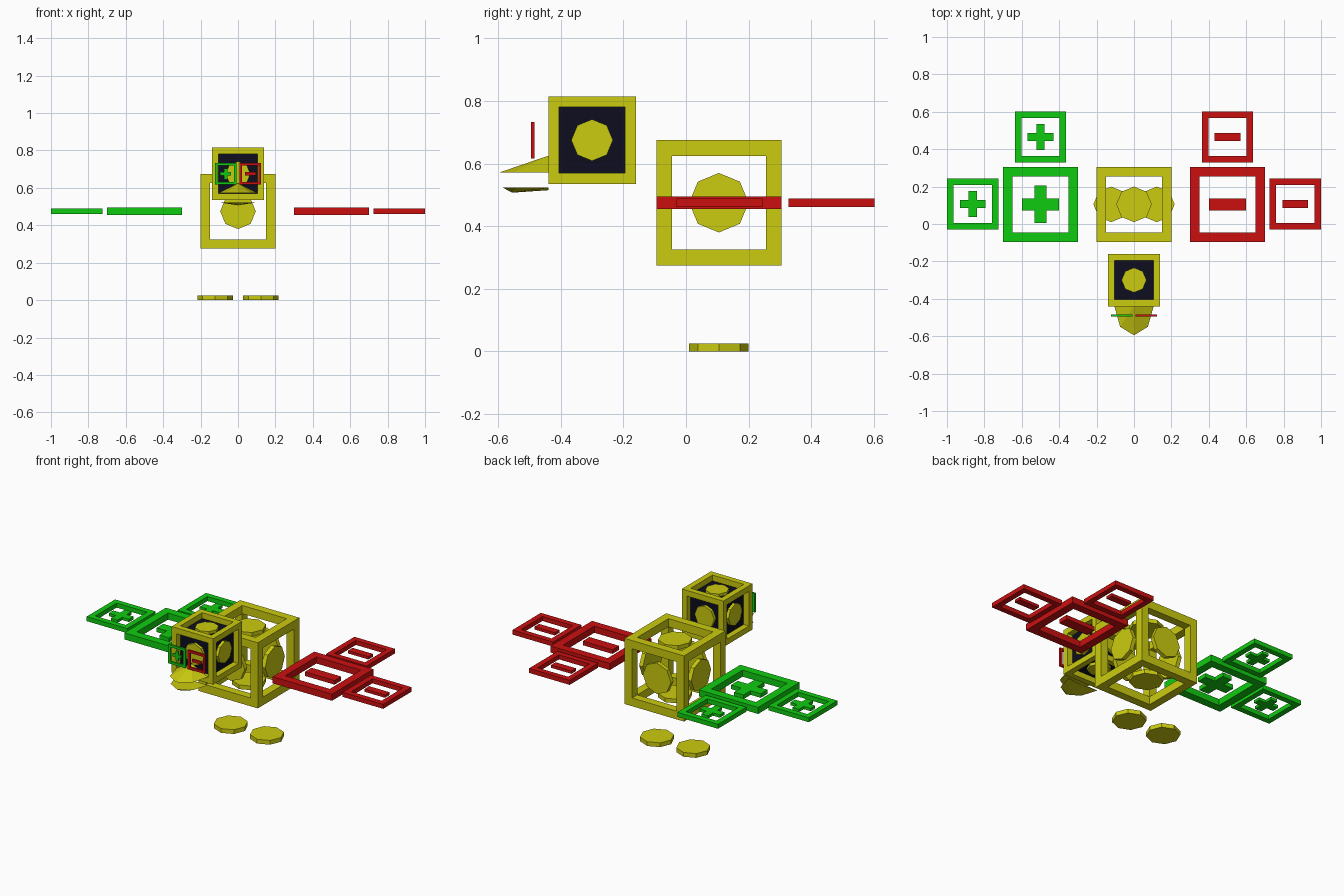
import bpy, bmesh, math
from mathutils import Matrix, Vector

if "Cube" in bpy.data.objects:
    bpy.data.objects.remove(bpy.data.objects["Cube"])


def material(name, rgb):
    m = bpy.data.materials.new(name)
    m.diffuse_color = (*rgb, 1)
    m.use_nodes = True
    m.node_tree.nodes["Principled BSDF"].inputs["Base Color"].default_value = m.diffuse_color
    return m


YELLOW = material("yellow", (0.6, 0.6, 0.005))
GREEN = material("green", (0.005, 0.6, 0.005))
RED = material("red", (0.6, 0.005, 0.005))
BLACK = material("near black", (0.004, 0.004, 0.014))


def finish(bm, name, mat):
    bmesh.ops.recalc_face_normals(bm, faces=bm.faces)
    mesh = bpy.data.meshes.new(name)
    bm.to_mesh(mesh)
    bm.free()
    mesh.materials.append(mat)
    ob = bpy.data.objects.new(name, mesh)
    bpy.context.collection.objects.link(ob)
    return ob


def grid_solid(name, mat, cuts, filled, matrix):
    """Solid made of the filled cells of a small grid; only outer faces are kept."""
    bm = bmesh.new()
    n = [len(c) - 1 for c in cuts]
    inside = lambda c: all(0 <= c[a] < n[a] for a in range(3)) and filled(*c)
    for c in [(i, j, k) for i in range(n[0]) for j in range(n[1]) for k in range(n[2])]:
        if not inside(c):
            continue
        for a in range(3):
            for side in (0, 1):
                nb = list(c)
                nb[a] += 2 * side - 1
                if inside(nb):
                    continue
                quad = []
                for u, v in ((0, 0), (1, 0), (1, 1), (0, 1)):
                    p = [0, 0, 0]
                    p[a], p[(a + 1) % 3], p[(a + 2) % 3] = side, u, v
                    quad.append(bm.verts.new([cuts[t][c[t] + p[t]] for t in range(3)]))
                bm.faces.new(quad)
    bmesh.ops.remove_doubles(bm, verts=bm.verts, dist=1e-5)
    bm.transform(matrix)
    return finish(bm, name, mat)


def disc(name, radius, depth, matrix):
    bm = bmesh.new()
    bmesh.ops.create_cone(bm, cap_ends=True, segments=8, radius1=radius, radius2=radius, depth=depth)
    # corners of the octagon point along the axes
    k = max(bm.verts, key=lambda v: v.co.x).co
    bm.transform(matrix @ Matrix.Rotation(-math.atan2(k.y, k.x), 4, 'Z'))
    return finish(bm, name, YELLOW)


def cube_frame(part, centre, s):
    """Open cube of square bars with an octagonal disc in each opening."""
    place = Matrix.Translation(centre) @ Matrix.Scale(s, 4)
    c = [-0.2, -0.15, 0.15, 0.2]
    grid_solid(part + "_frame", YELLOW, [c] * 3,
               lambda i, j, k: (i == 1) + (j == 1) + (k == 1) <= 1, place)
    for d, label in (((1, 0, 0), "right"), ((-1, 0, 0), "left"), ((0, 1, 0), "back"),
                     ((0, -1, 0), "front"), ((0, 0, 1), "top"), ((0, 0, -1), "bottom")):
        turn = Vector(d).to_track_quat('Z', 'Y').to_matrix().to_4x4()
        disc(part + "_disc_" + label, 0.095, 0.025,
             place @ turn @ Matrix.Translation((0, 0, 0.1632)))


def panel(name, mat, sign, matrix):
    """Square frame lying flat with a plus or minus bar in the middle."""
    c = [-0.2, -0.15, 0.15, 0.2]
    grid_solid(name + "_frame", mat, [c, c, [-0.02, 0.02]],
               lambda i, j, k: i != 1 or j != 1, matrix)
    d = [-0.1, -0.032, 0.032, 0.1]
    grid_solid(name + "_" + sign, mat, [d, d, [-0.0125, 0.0125]],
               lambda i, j, k: j == 1 or (sign == "plus" and i == 1), matrix)


# body and head cubes
cube_frame("body", (0, 0.105, 0.475), 1.0)
cube_frame("head", (0, -0.3, 0.675), 0.7)
grid_solid("head_core", BLACK, [[-0.105, 0.105]] * 3, lambda *c: True,
           Matrix.Translation((0, -0.3, 0.675)))

# wings and eyes on both sides, feet below
for side, label, mat, sign in ((-1, "left", GREEN, "plus"), (1, "right", RED, "minus")):
    for part, x, y, s in (("wing_inner", 0.5, 0.105, 1),
                          ("wing_tip", 0.8625, 0.107, 0.685),
                          ("wing_rear", 0.5, 0.465, 0.685)):
        panel(label + "_" + part, mat, sign,
              Matrix.Translation((side * x, y, 0.475)) @ Matrix.Scale(s, 4))
    panel(label + "_eye", mat, sign,
          Matrix.Translation((side * 0.066, -0.49, 0.675))
          @ Matrix.Rotation(math.pi / 2, 4, 'X') @ Matrix.Scale(0.29, 4))
    disc(label + "_foot", 0.095, 0.026, Matrix.Translation((side * 0.122, 0.105, 0.013)))


def beak(name, length, z, extra):
    """Half octagon outline at height z, closed over the extra points."""
    bm = bmesh.new()
    for i in range(5):
        a = math.pi * i / 4
        bm.verts.new((0.105 * math.cos(a), -0.44 - length * math.sin(a), z))
    for p in extra:
        bm.verts.new(p)
    bmesh.ops.convex_hull(bm, input=bm.verts)
    bmesh.ops.dissolve_limit(bm, angle_limit=0.01, verts=bm.verts, edges=bm.edges)
    finish(bm, name, YELLOW)


# beak halves
beak("upper_beak", 0.155, 0.572, [(0, -0.44, 0.625)])
beak("lower_beak", 0.145, 0.523, [(0, -0.44, 0.515), (0, -0.555, 0.507)])
